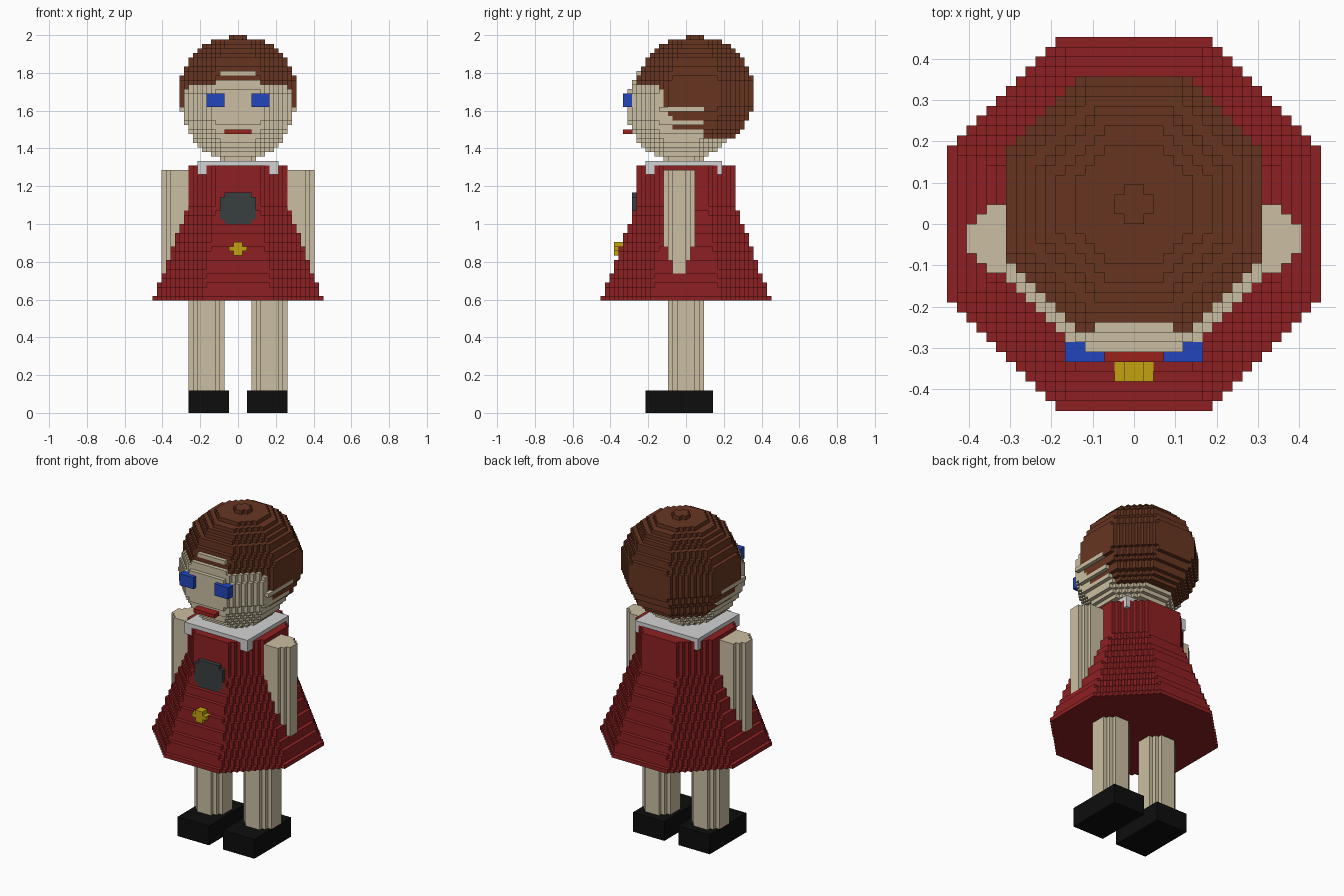
import bpy
import bmesh
from math import floor, ceil, sqrt

cube = bpy.data.objects.get("Cube")
if cube:
    bpy.data.objects.remove(cube, do_unlink=True)

UNIT = 1 / 42      # edge of one building block
cells = {}         # block position -> part name; the first part to claim a block keeps it
part_colour = {}

COLOURS = {
    "skin": (0.60, 0.52, 0.36),
    "dress_red": (0.27, 0.015, 0.016),
    "hair_brown": (0.135, 0.036, 0.015),
    "eye_blue": (0.016, 0.06, 0.50),
    "collar_white": (0.65, 0.65, 0.65),
    "shoe_black": (0.004, 0.004, 0.004),
    "medallion_grey": (0.04, 0.05, 0.05),
    "buckle_gold": (0.54, 0.36, 0.005),
    "mouth_red": (0.32, 0.015, 0.012),
}


def material(name):
    mat = bpy.data.materials.new(name)
    mat.use_nodes = True
    rgba = (*COLOURS[name], 1)
    mat.diffuse_color = rgba
    mat.node_tree.nodes["Principled BSDF"].inputs["Base Color"].default_value = rgba
    return mat


def fill(part, colour, low, high, inside=lambda x, y, z: True):
    """Claim the free blocks in a range whose centres lie inside the solid."""
    part_colour[part] = colour
    for i in range(low[0], high[0]):
        for j in range(low[1], high[1]):
            for k in range(low[2], high[2]):
                if inside(i + 0.5, j + 0.5, k + 0.5):
                    cells.setdefault((i, j, k), part)


def octagon(a, b, r):
    a, b = abs(a), abs(b)
    return max(a, b) <= r and a + b <= r * sqrt(2)


def column(part, colour, cx, cy, z0, z1, radius):
    """Stack octagonal layers; radius is a function of layer height."""
    r = ceil(max(radius(k + 0.5) for k in range(z0, z1))) + 1
    fill(part, colour,
         (floor(cx) - r, floor(cy) - r, z0), (ceil(cx) + r, ceil(cy) + r, z1),
         lambda x, y, z: octagon(x - cx, y - cy, radius(z)))


def ball(cz, r):
    return lambda z: sqrt(max(0, r * r - (z - cz) ** 2))


# Small features come first so they stay on top
fill("medallion", "medallion_grey", (-4, -12, 42), (4, -10, 49),
     lambda x, y, z: abs(x) + abs(z - 45.5) <= 5.5)
fill("buckle", "buckle_gold", (-2, -16, 35), (2, -13, 38),
     lambda x, y, z: abs(x) < 1 or abs(z - 36.5) < 0.5)
fill("mouth", "mouth_red", (-3, -14, 62), (3, -10, 63))

# Dress with flared skirt, and the square collar
column("dress", "dress_red", 0, 0, 25, 55,
       lambda z: max(11, 18.6 - 0.36 * (z - 25.5)))
fill("collar", "collar_white", (-9, -9, 53), (9, 8, 56))

# Paired parts
for side, s in (("left", 1), ("right", -1)):
    def paired(part, colour, x0, x1, y0, y1, z0, z1):
        xa, xb = sorted((s * x0, s * x1))
        fill(side + part, colour, (xa, y0, z0), (xb, y1, z1))

    paired("_eye", "eye_blue", 3, 7, -14, -12, 68, 71)
    paired("_ear_ridge", "skin", 12, 13, -6, 4, 67, 68)
    paired("_shoe", "shoe_black", 2, 11, -9, 6, 0, 5)
    column(side + "_leg", "skin", s * 7, 0, 5, 25, lambda z: 4)
    column(side + "_arm", "skin", s * 13.2, -1.3, 30, 54, lambda z: 3.85 - 0.35)

# Hair shell, crown knot, head and neck
column("hair", "hair_brown", 0, 2, 61, 83, ball(71, 13))
column("hair_crown", "hair_brown", 0, 2, 83, 84, lambda z: 2)
column("head", "skin", 0, -1, 56, 81, ball(68, 12.34))
column("neck", "skin", 0, 0, 55, 58, lambda z: 4)

# Turn each part's exposed block sides into a mesh
for part, colour in part_colour.items():
    bm = bmesh.new()
    verts = {}

    def corner(p):
        if p not in verts:
            verts[p] = bm.verts.new([c * UNIT for c in p])
        return verts[p]

    for cell in [c for c, owner in cells.items() if owner == part]:
        for axis in range(3):
            u, w = (axis + 1) % 3, (axis + 2) % 3
            for step in (1, -1):
                beside = list(cell)
                beside[axis] += step
                if tuple(beside) in cells:
                    continue
                ring = []
                for du, dw in ((0, 0), (1, 0), (1, 1), (0, 1)):
                    p = list(cell)
                    p[axis] += step > 0
                    p[u] += du
                    p[w] += dw
                    ring.append(corner(tuple(p)))
                bm.faces.new(ring[::step])

    if bm.faces:
        mesh = bpy.data.meshes.new(part)
        bm.to_mesh(mesh)
        mesh.materials.append(bpy.data.materials.get(colour) or material(colour))
        bpy.context.collection.objects.link(bpy.data.objects.new(part, mesh))
    bm.free()
